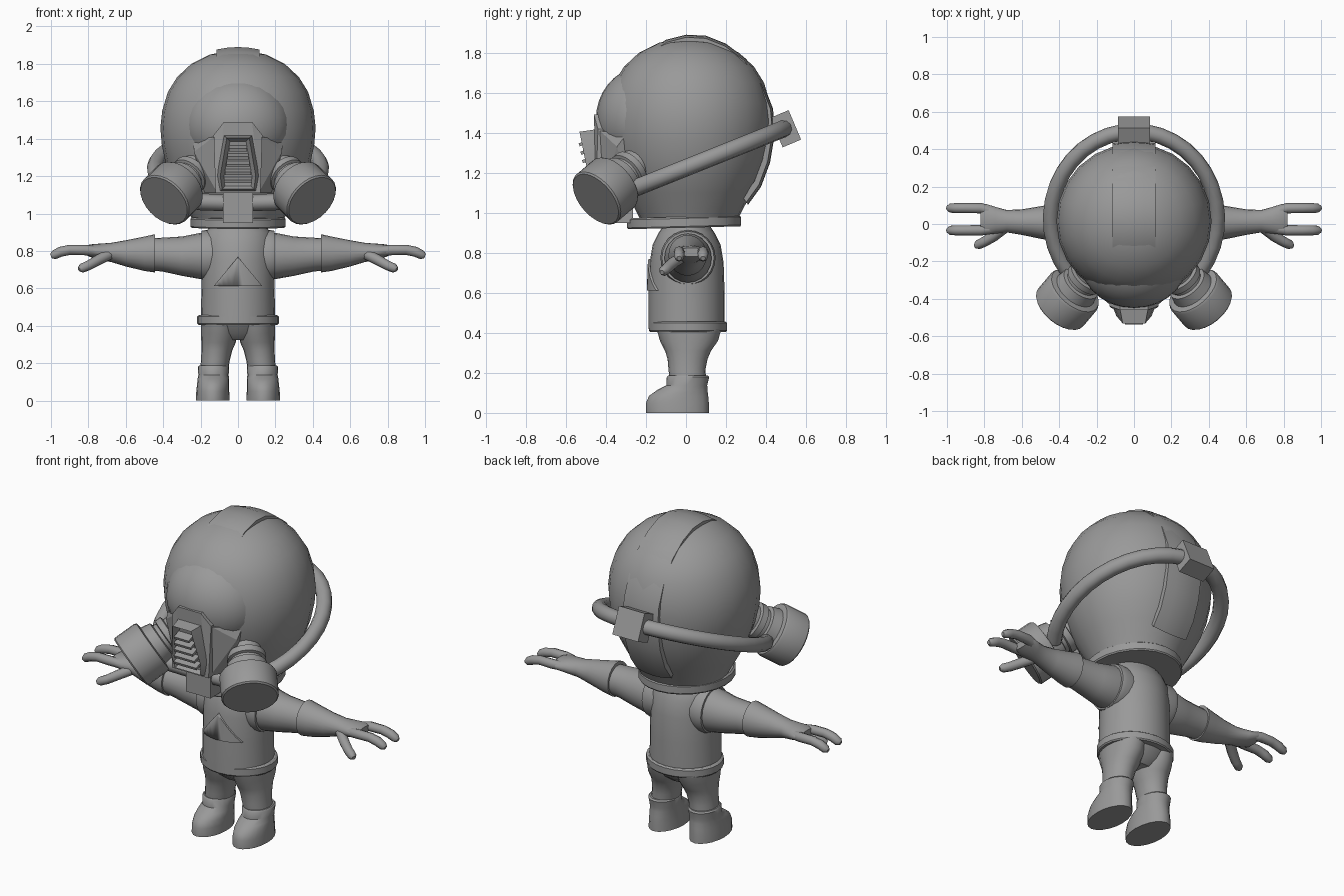
import bpy, bmesh, math
from mathutils import Matrix, Vector

if "Cube" in bpy.data.objects:
    bpy.data.objects.remove(bpy.data.objects["Cube"])

grey = bpy.data.materials.new("plain_grey")
grey.diffuse_color = (0.32, 0.32, 0.32, 1)
grey.use_nodes = True
grey.node_tree.nodes["Principled BSDF"].inputs["Base Color"].default_value = grey.diffuse_color


def finish(name, bm, mirror=False, angle=35, matrix=None):
    """Turn a bmesh into a shaded object, optionally mirrored across x."""
    if matrix:
        bm.transform(matrix)
    bmesh.ops.recalc_face_normals(bm, faces=bm.faces)
    me = bpy.data.meshes.new(name)
    bm.to_mesh(me)
    bm.free()
    me.materials.append(grey)
    ob = bpy.data.objects.new(name, me)
    bpy.context.collection.objects.link(ob)
    bpy.ops.object.select_all(action='DESELECT')
    ob.select_set(True)
    bpy.context.view_layer.objects.active = ob
    bpy.ops.object.shade_smooth_by_angle(angle=math.radians(angle))
    if mirror:
        ob.modifiers.new("mirror", 'MIRROR').use_mirror_merge = False
    return ob


def loft(name, sections, axis='z', n=24, **kw):
    """Elliptical sections (position, centre a, centre b, radius a, radius b)."""
    bm = bmesh.new()
    rings = []
    for p, ca, cb, ra, rb in sections:
        ring = []
        for i in range(n):
            t = math.tau * i / n
            a, b = ca + ra * math.cos(t), cb + rb * math.sin(t)
            ring.append(bm.verts.new((a, b, p) if axis == 'z' else (p, a, b)))
        rings.append(ring)
    for r, s in zip(rings, rings[1:]):
        for i in range(n):
            j = (i + 1) % n
            bm.faces.new((r[i], r[j], s[j], s[i]))
    bm.faces.new(rings[0])
    bm.faces.new(rings[-1])
    return finish(name, bm, **kw)


def lathe(name, profile, cy=0, **kw):
    return loft(name, [(z, 0, cy, r, r) for r, z in profile], **kw)


def tube(name, points, radii, mirror=True, n=2):
    """Round tube along a path with a radius at every point."""
    cu = bpy.data.curves.new(name + "_path", 'CURVE')
    cu.dimensions = '3D'
    cu.bevel_depth = 1
    cu.bevel_resolution = n
    cu.use_fill_caps = True
    sp = cu.splines.new('POLY')
    sp.points.add(len(points) - 1)
    for q, p, r in zip(sp.points, points, radii):
        q.co = (*p, 1)
        q.radius = r
    tmp = bpy.data.objects.new(name + "_path", cu)
    bpy.context.collection.objects.link(tmp)
    bpy.context.view_layer.update()
    me = bpy.data.meshes.new_from_object(tmp.evaluated_get(bpy.context.evaluated_depsgraph_get()))
    bm = bmesh.new()
    bm.from_mesh(me)
    bpy.data.objects.remove(tmp)
    bmesh.ops.remove_doubles(bm, verts=bm.verts, dist=1e-5)
    return finish(name, bm, mirror, 50)


def hull(name, half, inset=None):
    """Convex block from points of one half, mirrored across x."""
    bm = bmesh.new()
    for x, y, z in half:
        bm.verts.new((x, y, z))
        bm.verts.new((-x, y, z))
    bmesh.ops.convex_hull(bm, input=bm.verts)
    bmesh.ops.dissolve_limit(bm, angle_limit=0.02, verts=bm.verts, edges=bm.edges)
    if inset:
        bm.normal_update()
        front = min(bm.faces, key=lambda f: f.normal.y * f.calc_area())
        bmesh.ops.inset_region(bm, faces=[front], thickness=inset, use_even_offset=True)
        bmesh.ops.translate(bm, verts=front.verts, vec=(0, 0.035, 0))
    return finish(name, bm, angle=20)


def box(name, centre, size, tilt=0):
    bm = bmesh.new()
    bmesh.ops.create_cube(bm, size=1)
    m = Matrix.Translation(centre) @ Matrix.Rotation(tilt, 4, 'X') @ Matrix.Diagonal((*size, 1))
    return finish(name, bm, matrix=m)


# Helmet shell and visor
lathe("helmet", [(0.24, 0.96), (0.27, 1.02), (0.315, 1.1), (0.355, 1.18), (0.387, 1.27),
                 (0.408, 1.37), (0.415, 1.46), (0.405, 1.55), (0.375, 1.65), (0.325, 1.73),
                 (0.25, 1.80), (0.15, 1.85), (0.07, 1.866), (0.005, 1.87)], 0.015)
bm = bmesh.new()
bmesh.ops.create_uvsphere(bm, u_segments=28, v_segments=18, radius=1)
finish("visor", bm, matrix=Matrix.Translation((0, -0.2, 1.47)) @ Matrix.Diagonal((0.287, 0.25, 0.265, 1)))

# Raised crest band running over the helmet
path = [(-0.29, 1.715), (-0.2, 1.80), (-0.1, 1.865), (0, 1.89), (0.1, 1.885), (0.2, 1.845),
        (0.3, 1.77), (0.385, 1.65), (0.435, 1.52), (0.445, 1.4), (0.42, 1.25), (0.375, 1.13), (0.31, 1.04)]
bm = bmesh.new()
loops = []
for y, z in path:
    cols = [(u * 0.115, 0.97 + 0.03 * (1 - u * u)) for u in (-1, -0.5, 0, 0.5, 1)]
    cols += [(0.115, 0.91), (-0.115, 0.91)]
    loops.append([bm.verts.new((x, 0.015 + (y - 0.015) * s, 1.45 + (z - 1.45) * s)) for x, s in cols])
for a, b in zip(loops, loops[1:]):
    for i in range(7):
        j = (i + 1) % 7
        bm.faces.new((a[i], a[j], b[j], b[i]))
bm.faces.new(loops[0])
bm.faces.new(loops[-1])
finish("crest_band", bm)

# Face mask: cheeks, nose block, grille with slats, chin block
hull("mask_cheeks", [(0.24, -0.30, 1.39), (0.235, -0.345, 1.33), (0.13, -0.43, 1.41), (0.18, -0.28, 1.11),
                     (0.11, -0.42, 1.11), (0.23, -0.2, 1.39), (0.17, -0.2, 1.11)])
hull("mask_nose", [(0.075, -0.46, 1.49), (0.13, -0.44, 1.42), (0.12, -0.45, 1.11),
                   (0.075, -0.38, 1.49), (0.13, -0.36, 1.42), (0.12, -0.34, 1.11)])


def grille_y(z):
    return -0.475 - (z - 1.12) * 0.2


hull("grille_frame", [(0.06, grille_y(1.405), 1.405), (0.095, grille_y(1.2), 1.2), (0.085, grille_y(1.13), 1.13),
                      (0.08, -0.43, 1.42), (0.118, -0.43, 1.2), (0.105, -0.42, 1.11)], inset=0.02)
for i in range(5):
    z = 1.18 + i * 0.042
    box("grille_slat", (0, grille_y(z) + 0.01, z), (0.15 - i * 0.013, 0.05, 0.016), 0.35)
box("chin_block", (0, -0.32, 1.04), (0.16, 0.11, 0.18))
tube("chin_tube", [(0, -0.32, 1.055), (0.27, -0.33, 1.065)], [0.045, 0.045])

# Filter canisters
axis = Vector((0.55, -0.65, -0.55)).to_track_quat('Z', 'Y').to_matrix().to_4x4()
prof = [(0.085, -0.2), (0.085, -0.13), (0.105, -0.125), (0.105, -0.09), (0.09, -0.085), (0.09, -0.065),
        (0.11, -0.06), (0.12, -0.005), (0.15, 0), (0.157, 0.012), (0.157, 0.142), (0.149, 0.15)]
lathe("filter_canister", prof, mirror=True, matrix=Matrix.Translation((0.315, -0.355, 1.15)) @ axis)

# Hose around the back and its buckle
arc = [math.radians(-38 + i * 10) for i in range(13)]
pts = [(0.445 * math.cos(t), 0.03 + 0.465 * math.sin(t)) for t in arc]
tube("air_hose", [(x, y, 1.225 + 0.4 * y) for x, y in pts], [0.043] * len(pts), n=3)
box("hose_buckle", (0, 0.498, 1.42), (0.17, 0.1, 0.16), 0.4)

# Collar, torso, belt
loft("collar", [(0.925, 0, 0.015, 0.25, 0.28), (0.932, 0, 0.015, 0.255, 0.285), (0.972, 0, 0.015, 0.255, 0.285),
                (0.98, 0, 0.015, 0.245, 0.275)], matrix=Matrix.Rotation(0.026, 4, 'X'))
body = [(0.42, 0.2, 0.19), (0.6, 0.195, 0.19), (0.75, 0.195, 0.185), (0.84, 0.19, 0.17),
        (0.9, 0.175, 0.14), (0.93, 0.15, 0.12), (0.96, 0.14, 0.11)]
loft("torso", [(z, 0, 0.003, a, b) for z, a, b in body])
loft("belt", [(0.405, 0, 0.01, 0.212, 0.19), (0.412, 0, 0.01, 0.218, 0.195), (0.45, 0, 0.01, 0.218, 0.195),
              (0.457, 0, 0.01, 0.208, 0.185)])

# Triangular chest plate following the torso curve
plate = loft("chest_plate", [(z, 0, 0.003, a + 0.009, b + 0.009) for z, a, b in body[:4]], n=48)
bm = bmesh.new()
tri = [(0, 0.768), (-0.13, 0.612), (0.13, 0.612)]
fr, bk = [[bm.verts.new((x, y, z)) for x, z in tri] for y in (-0.4, -0.1)]
bm.faces.new(fr)
bm.faces.new(bk)
for i in range(3):
    j = (i + 1) % 3
    bm.faces.new((fr[i], fr[j], bk[j], bk[i]))
cutter = finish("plate_cutter", bm)
cutter.hide_render = True
cutter.hide_set(True)
mod = plate.modifiers.new("cut", 'BOOLEAN')
mod.operation = 'INTERSECT'
mod.object = cutter

# Trousers and boots
loft("pelvis", [(0.325, 0, 0.012, 0.1, 0.08), (0.36, 0, 0.014, 0.17, 0.125), (0.42, 0, 0.015, 0.197, 0.16)])
loft("trouser_leg", [(0.15, 0.13, 0.01, 0.075, 0.09), (0.22, 0.12, 0.005, 0.077, 0.093),
                     (0.27, 0.113, 0.008, 0.083, 0.1), (0.31, 0.104, 0.01, 0.092, 0.115),
                     (0.36, 0.1, 0.015, 0.098, 0.145), (0.42, 0.098, 0.015, 0.1, 0.162)], mirror=True, n=20)
loft("boot", [(0, 0.135, -0.042, 0.09, 0.157), (0.05, 0.135, -0.043, 0.088, 0.157), (0.085, 0.133, -0.037, 0.086, 0.148),
              (0.115, 0.132, -0.018, 0.084, 0.125), (0.138, 0.131, 0.004, 0.081, 0.102),
              (0.18, 0.131, 0.01, 0.084, 0.106), (0.188, 0.131, 0.01, 0.077, 0.098)], mirror=True, n=20, angle=45)

# Shoulder openings, sleeves, gloves
loft("shoulder", [(0.1, 0.01, 0.775, 0.13, 0.135), (0.17, 0.01, 0.775, 0.138, 0.138),
                  (0.195, 0.01, 0.775, 0.13, 0.132)], 'x', mirror=True)
loft("sleeve", [(0.15, 0.01, 0.775, 0.115, 0.125), (0.21, 0.01, 0.773, 0.118, 0.122), (0.3, 0.01, 0.772, 0.1, 0.105),
                (0.4, 0.008, 0.78, 0.088, 0.091), (0.46, 0.008, 0.782, 0.085, 0.086)], 'x', mirror=True, n=20)
loft("glove", [(0.445, 0.008, 0.787, 0.096, 0.102), (0.5, 0.008, 0.785, 0.087, 0.092), (0.6, 0.01, 0.787, 0.068, 0.07),
               (0.68, 0.015, 0.792, 0.06, 0.051), (0.74, 0.02, 0.796, 0.071, 0.043),
               (0.79, 0.025, 0.801, 0.082, 0.034), (0.82, 0.027, 0.803, 0.075, 0.022)], 'x', mirror=True, n=20)
for y in (0.085, -0.034):
    tube("finger", [(0.74, y * 0.7, 0.797), (0.82, y, 0.805), (0.9, y, 0.806), (0.95, y, 0.795),
                    (0.985, y, 0.778), (1.0, y, 0.772)], [0.026, 0.028, 0.027, 0.027, 0.024, 0.012])
tube("thumb", [(0.68, -0.01, 0.785), (0.75, -0.065, 0.75), (0.8, -0.095, 0.722), (0.835, -0.112, 0.708),
               (0.85, -0.12, 0.702)], [0.03, 0.029, 0.027, 0.025, 0.012])
